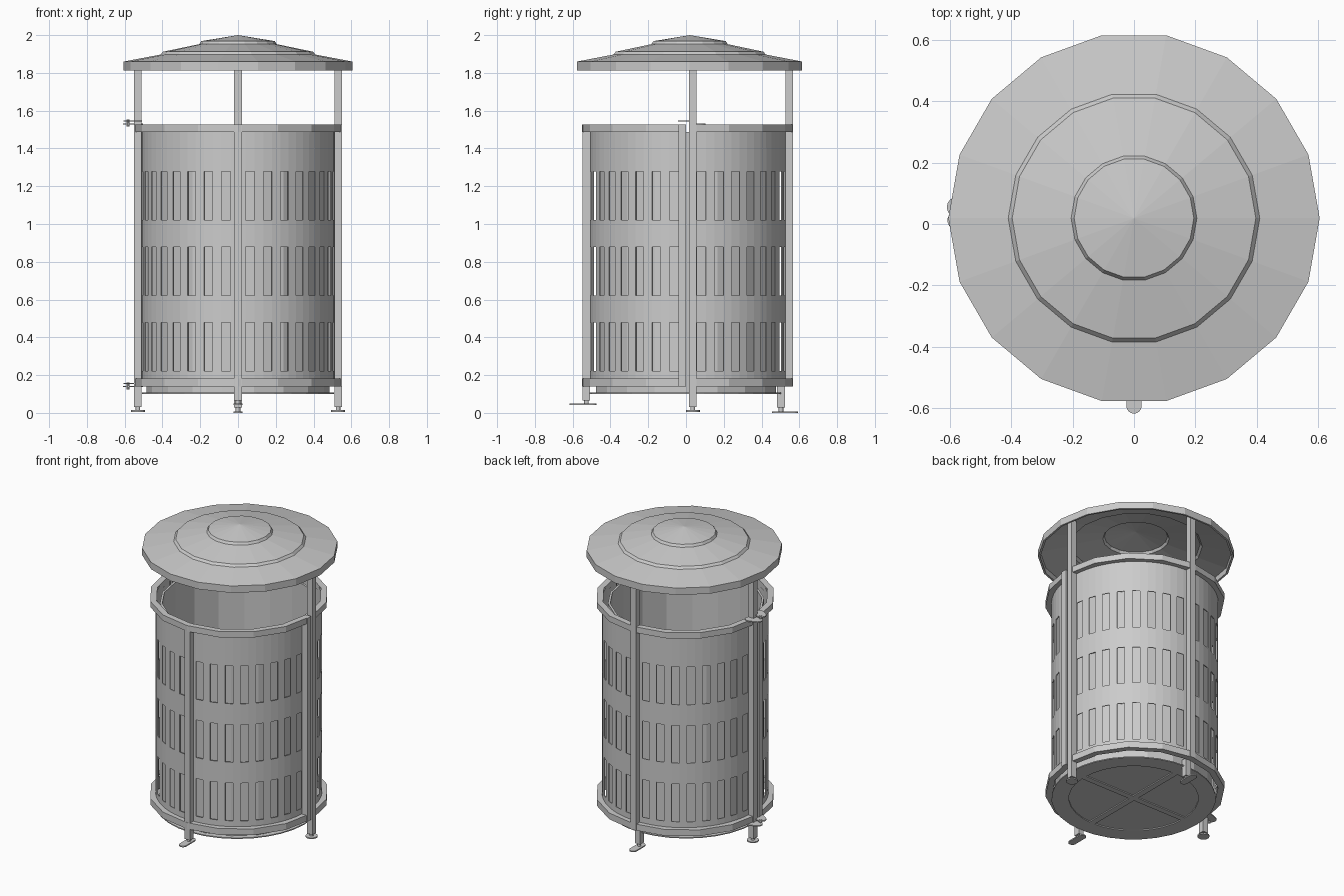
import bpy, bmesh
from math import sin, cos, pi, radians, atan2, hypot
from mathutils import Vector

if "Cube" in bpy.data.objects:
    bpy.data.objects.remove(bpy.data.objects["Cube"])

metal = bpy.data.materials.new("grey_metal")
metal.use_nodes = True
GREY = (0.6, 0.6, 0.6, 1)
metal.diffuse_color = GREY
metal.node_tree.nodes["Principled BSDF"].inputs["Base Color"].default_value = GREY

BACK_Y = 0.017   # centre of the fixed rear half; the door half is centred on 0
POST = 0.04      # square tube width
R = 0.53         # tube centre radius


def finish(name, bm):
    bmesh.ops.remove_doubles(bm, verts=bm.verts, dist=1e-5)
    bmesh.ops.recalc_face_normals(bm, faces=bm.faces)
    mesh = bpy.data.meshes.new(name)
    bm.to_mesh(mesh)
    bm.free()
    mesh.materials.append(metal)
    obj = bpy.data.objects.new(name, mesh)
    bpy.context.collection.objects.link(obj)
    return obj


def box(name, x, y, z0, z1, sx=POST, sy=POST):
    bm = bmesh.new()
    bmesh.ops.create_cube(bm, size=1)
    for v in bm.verts:
        v.co = (x + v.co.x * sx, y + v.co.y * sy, z0 + (v.co.z + 0.5) * (z1 - z0))
    return finish(name, bm)


def lathe(name, profile, steps, y=0.0, start=0.0, sweep=360, closed=True):
    """Turn an (r, z) profile round a vertical axis; partial sweeps are capped."""
    bm = bmesh.new()
    full = sweep == 360
    cols = []
    for i in range(steps + 1):
        a = radians(start + sweep * i / steps)
        cols.append([bm.verts.new((r * cos(a), y + r * sin(a), z)) for r, z in profile])
    n = len(profile)
    for a, b in zip(cols, cols[1:]):
        for j in range(n if closed else n - 1):
            k = (j + 1) % n
            bm.faces.new((a[j], b[j], b[k], a[k]))
    if closed and not full:
        bm.faces.new(cols[0])
        bm.faces.new(cols[-1])
    bmesh.ops.dissolve_degenerate(bm, dist=1e-6, edges=bm.edges)
    return finish(name, bm)


def prism(name, outline, z0, z1):
    bm = bmesh.new()
    face = bm.faces.new([bm.verts.new((x, y, z0)) for x, y in outline])
    top = bmesh.ops.extrude_face_region(bm, geom=[face])["geom"]
    for v in top:
        if isinstance(v, bmesh.types.BMVert):
            v.co.z = z1
    return finish(name, bm)


def capsule(name, p, q, r, z0, z1, steps=8):
    """Flat plate with two rounded ends."""
    a = atan2(q[1] - p[1], q[0] - p[0])
    pts = []
    for c, off in ((q, -pi / 2), (p, pi / 2)):
        for i in range(steps + 1):
            t = a + off + pi * i / steps
            pts.append((c[0] + r * cos(t), c[1] + r * sin(t)))
    return prism(name, pts, z0, z1)


def disc(name, x, y, r, z0, z1, steps=16):
    pts = [(x + r * cos(2 * pi * i / steps), y + r * sin(2 * pi * i / steps)) for i in range(steps)]
    return prism(name, pts, z0, z1)


# Stepped conical lid with a thin shell and a turned-down rim
outer = [(0, 2.0), (0.195, 1.968), (0.205, 1.952), (0.397, 1.912),
         (0.41, 1.897), (0.605, 1.86), (0.605, 1.813)]
inner = [(0.592, 1.813), (0.592, 1.85)] + [(r, z - 0.01) for r, z in outer[4::-1]]
lathe("lid", outer + inner, 18, y=BACK_Y + 0.002)


# Slotted quarter panels: 17 columns by 7 bands, slots left open
def panel(name, y, start):
    bm = bmesh.new()
    step = 5.4
    angles = [start + 1.5] + [start + 4.5 + step * i for i in range(16)] + [start + 88.5]
    zs = [0.15, 0.222, 0.479, 0.622, 0.878, 1.02, 1.278, 1.52]
    grid = [[bm.verts.new((0.507 * cos(radians(a)), y + 0.507 * sin(radians(a)), z))
             for z in zs] for a in angles]
    for i in range(len(angles) - 1):
        for j in range(len(zs) - 1):
            if not (i % 2 and j % 2):
                bm.faces.new((grid[i][j], grid[i + 1][j], grid[i + 1][j + 1], grid[i][j + 1]))
    obj = finish(name, bm)
    solid = obj.modifiers.new("thickness", "SOLIDIFY")
    solid.thickness = 0.006
    solid.offset = 0
    return obj


# Two half shells: rear frame and front door
for half, y, start in (("rear", BACK_Y, 0), ("door", 0.0, 180)):
    for level, z0, z1 in (("lower", 0.14, 0.183), ("upper", 1.487, 1.527)):
        section = [(R - 0.02, z0), (R + 0.02, z0), (R + 0.02, z1), (R - 0.02, z1)]
        lathe(f"{half}_{level}_ring", section, 8, y=y, start=start, sweep=180)
    for q, side in enumerate(("first", "second")):
        panel(f"{half}_{side}_panel", y, start + 90 * q)

# Posts, door bars and legs
for side, x in (("left", R), ("right", -R)):
    box(f"{side}_post", x, BACK_Y + 0.019, 0.03, 1.86)
    box(f"{side}_door_bar", x, -0.019, 0.14, 1.527)
    disc(f"{side}_foot_stem", x, BACK_Y + 0.019, 0.012, 0.008, 0.04)
    disc(f"{side}_foot", x, BACK_Y + 0.019, 0.037, 0.006, 0.014)
box("back_post", 0, BACK_Y + R, 0.14, 1.86)
box("back_leg", 0, 0.503, 0.028, 0.15)
box("door_post", 0, -0.527, 0.066, 1.527)
disc("back_foot_stem", 0, 0.503, 0.012, 0.006, 0.03)
capsule("back_foot", (0, 0.48), (0, 0.568), 0.025, 0, 0.008)
disc("door_foot_stem", 0, -0.527, 0.012, 0.045, 0.07)
capsule("door_pedal", (0, -0.593), (0, -0.5), 0.025, 0.043, 0.051)

# Inner bin with its floor
lathe("inner_bin", [(0, 0.115), (0.47, 0.115), (0.47, 1.487), (0.484, 1.487),
                    (0.484, 0.108), (0, 0.108)], 18, y=0.0)

# Base tray: rim ring plus crossed bars
lathe("base_ring", [(0.4, 0.1), (0.508, 0.1), (0.508, 0.107), (0.4, 0.107)], 32, y=-0.004)
box("base_bar_across", 0, -0.004, 0.1, 0.107, sx=0.81)
box("base_bar_along", 0, -0.004, 0.1, 0.107, sy=0.81)

# Door hinges on the right side: two overlapping leaves and a pin
for level, z in (("lower", 0.14), ("upper", 1.53)):
    capsule(f"{level}_hinge_door_leaf", (-0.54, -0.012), (-0.577, 0.012), 0.031, z + 0.012, z + 0.019)
    capsule(f"{level}_hinge_frame_leaf", (-0.535, 0.07), (-0.577, 0.055), 0.033, z - 0.004, z + 0.003)
    disc(f"{level}_hinge_pin", -0.583, 0.03, 0.008, z - 0.015, z + 0.022, 10)
